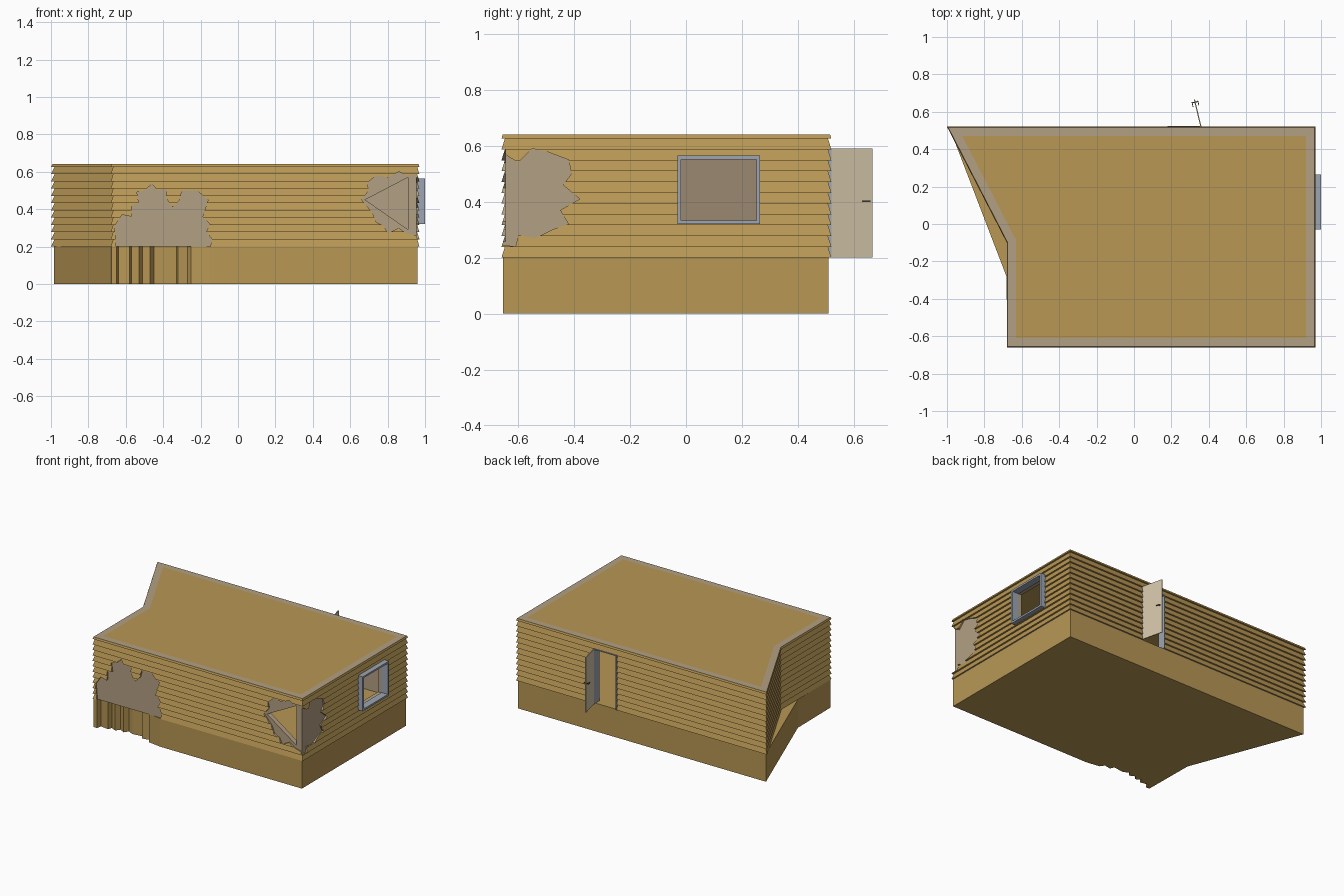
import bpy
import bmesh
from math import atan2
from mathutils import Vector, Matrix

default_cube = bpy.data.objects.get("Cube")
if default_cube:
    bpy.data.objects.remove(default_cube, do_unlink=True)


def material(name, red, green, blue):
    result = bpy.data.materials.new(name)
    result.use_nodes = True
    result.diffuse_color = (red, green, blue, 1)
    shader = next(n for n in result.node_tree.nodes if n.type == "BSDF_PRINCIPLED")
    shader.inputs["Base Color"].default_value = (red, green, blue, 1)
    return result


timber = material("timber brown", 0.48, 0.31, 0.09)
plaster = material("plaster beige", 0.45, 0.35, 0.23)
door_paint = material("door cream", 0.65, 0.56, 0.39)
frame_paint = material("frame grey", 0.34, 0.38, 0.45)
handle_metal = material("handle dark metal", 0.12, 0.11, 0.08)


def finish(name, mesh_data, materials):
    """Turn a bmesh into a linked object with outward normals."""
    bmesh.ops.recalc_face_normals(mesh_data, faces=mesh_data.faces)
    mesh = bpy.data.meshes.new(name)
    mesh_data.to_mesh(mesh)
    mesh_data.free()
    for item in materials:
        mesh.materials.append(item)
    result = bpy.data.objects.new(name, mesh)
    bpy.context.collection.objects.link(result)
    return result


def prism(name, points, axis, low, high, materials, slot=0):
    """Extrude a flat outline along one axis."""
    place = {
        "x": lambda u, v, w: (w, u, v),
        "y": lambda u, v, w: (u, w, v),
        "z": lambda u, v, w: (u, v, w),
    }[axis]
    bm = bmesh.new()
    bottom = [bm.verts.new(place(u, v, low)) for u, v in points]
    top = [bm.verts.new(place(u, v, high)) for u, v in points]
    bm.faces.new(bottom)
    bm.faces.new(top)
    count = len(points)
    for i in range(count):
        j = (i + 1) % count
        bm.faces.new((bottom[i], bottom[j], top[j], top[i]))
    for face in bm.faces:
        face.material_index = slot
    return finish(name, bm, materials)


def rectangle(left, right, low, high):
    return [(left, low), (right, low), (right, high), (left, high)]


def box(name, xs, ys, zs, paint):
    return prism(name, rectangle(*xs, *ys), "z", *zs, [paint])


def inset(points, distance):
    """Move a counter-clockwise outline inward with mitred corners."""
    corners = [Vector(p) for p in points]
    moved = []
    for i, corner in enumerate(corners):
        before = (corner - corners[i - 1]).normalized()
        after = (corners[(i + 1) % len(corners)] - corner).normalized()
        first = Vector((-before.y, before.x))
        second = Vector((-after.y, after.x))
        moved.append(corner + (first + second) * distance / (1 + first.dot(second)))
    return moved


# Main sizes
floor_z, roof_z = 0.2, 0.64
thickness, lap, plank = 0.05, 0.012, 0.0387
outline = [(-0.68, -0.66), (0.97, -0.66), (0.97, 0.52), (-1, 0.52), (-0.68, -0.1)]

# Foundation with a broken front edge and a ledge on the slanted side
foundation_outline = [
    (-0.677, -0.655), (-0.65, -0.655), (-0.64, -0.62), (-0.58, -0.63),
    (-0.57, -0.6), (-0.53, -0.62), (-0.51, -0.59), (-0.47, -0.61),
    (-0.45, -0.58), (-0.41, -0.6), (-0.33, -0.59), (-0.32, -0.62),
    (-0.27, -0.61), (-0.25, -0.64), (-0.155, -0.655),
    (0.96, -0.655), (0.96, 0.51), (-0.985, 0.51), (-0.682, -0.28),
]
prism("foundation", foundation_outline, "z", 0, floor_z, [timber])

# Walls: lapped siding outside, plaster inside, swept around the outline
section = []
height = floor_z
while height < roof_z - 0.001:
    top = min(height + plank, roof_z)
    section += [(0, height), (lap * (top - height) / plank, top)]
    height = top
outer_count = len(section)
section += [(thickness, roof_z), (thickness, floor_z)]

bm = bmesh.new()
rings = [[bm.verts.new((p.x, p.y, z)) for p in inset(outline, d)] for d, z in section]
for k, ring in enumerate(rings):
    following = rings[(k + 1) % len(rings)]
    for i in range(len(outline)):
        j = (i + 1) % len(outline)
        face = bm.faces.new((ring[i], ring[j], following[j], following[i]))
        face.material_index = 0 if k < outer_count - 1 else 1
walls = finish("walls", bm, [timber, plaster])

# Flat roof set between the wall tops
prism("roof", inset(outline, thickness), "z", roof_z - 0.015, roof_z, [timber])

# Ragged areas of missing siding
front_damage = [
    (-0.65, 0.19), (-0.66, 0.31), (-0.62, 0.37), (-0.57, 0.36), (-0.57, 0.42),
    (-0.53, 0.43), (-0.54, 0.49), (-0.5, 0.5), (-0.46, 0.535), (-0.43, 0.5),
    (-0.38, 0.51), (-0.385, 0.46), (-0.35, 0.41), (-0.31, 0.45), (-0.3, 0.5),
    (-0.22, 0.5), (-0.16, 0.45), (-0.19, 0.36), (-0.15, 0.32), (-0.17, 0.28),
    (-0.14, 0.24), (-0.15, 0.19),
]
corner_front_damage = [
    (0.66, 0.45), (0.7, 0.5), (0.69, 0.54), (0.74, 0.58), (0.8, 0.57),
    (0.86, 0.6), (0.9, 0.58), (0.99, 0.59), (0.99, 0.25), (0.9, 0.27),
    (0.86, 0.3), (0.8, 0.27), (0.78, 0.31), (0.74, 0.33), (0.72, 0.38),
]
corner_side_damage = [
    (-0.68, 0.59), (-0.6, 0.54), (-0.55, 0.59), (-0.5, 0.58), (-0.42, 0.55),
    (-0.41, 0.5), (-0.44, 0.46), (-0.38, 0.41), (-0.45, 0.37), (-0.42, 0.32),
    (-0.48, 0.3), (-0.54, 0.27), (-0.6, 0.28), (-0.61, 0.24), (-0.68, 0.25),
]
corner_hole = [(0.68, 0.45), (0.91, 0.57), (0.91, 0.29)]

# Openings cut from the walls; every cut face shows plaster
window_y, window_z = (-0.03, 0.265), (0.32, 0.565)
door_x, door_z = (0.18, 0.36), (floor_z, 0.59)
cuts = [
    (front_damage, "y", -0.72, -0.645),
    (corner_front_damage, "y", -0.72, -0.645),
    (corner_side_damage, "x", 0.955, 1.03),
    (corner_hole, "y", -0.73, -0.57),
    (rectangle(-0.022, 0.257, 0.328, 0.557), "x", 0.88, 1.04),
    (rectangle(*door_x, 0.18, 0.59), "y", 0.43, 0.58),
]
cutters = []
for points, axis, low, high in cuts:
    cutter = prism("wall_cutter", points, axis, low, high, [timber, plaster], 1)
    cutter.hide_render = True
    cutters.append(cutter)
    modifier = walls.modifiers.new("opening", "BOOLEAN")
    modifier.operation = "DIFFERENCE"
    modifier.solver = "EXACT"
    modifier.object = cutter
graph = bpy.context.evaluated_depsgraph_get()
cut_mesh = bpy.data.meshes.new_from_object(walls.evaluated_get(graph))
walls.modifiers.clear()
walls.data = cut_mesh
for cutter in cutters:
    bpy.data.objects.remove(cutter, do_unlink=True)

# Window frame
bar = 0.013
frame_x = (0.95, 1.0)
for label, y in (("front", window_y[0]), ("back", window_y[1] - bar)):
    box("window_frame_" + label, frame_x, (y, y + bar), window_z, frame_paint)
for label, z in (("bottom", window_z[0]), ("top", window_z[1] - bar)):
    box("window_frame_" + label, frame_x, window_y, (z, z + bar), frame_paint)

# Door frame
jamb, frame_y = 0.006, (0.465, 0.524)
for label, x in (("right", door_x[0]), ("left", door_x[1] - jamb)):
    box("door_frame_" + label, (x, x + jamb), frame_y, door_z, frame_paint)
box("door_frame_top", door_x, frame_y, (door_z[1] - jamb, door_z[1]), frame_paint)

# Open door and its handle, built along x and swung on the hinge
swing = Matrix.Translation((0.358, 0.52, 0)) @ Matrix.Rotation(atan2(0.145, -0.035), 4, "Z")
door_parts = [
    box("door", (0, 0.15), (-0.003, 0.003), door_z, door_paint),
    box("handle_spindle", (0.132, 0.138), (-0.016, 0.016), (0.399, 0.405), handle_metal),
]
for label, y in (("inner", -0.018), ("outer", 0.014)):
    door_parts.append(box("handle_lever_" + label, (0.112, 0.14), (y, y + 0.004), (0.399, 0.405), handle_metal))
for part in door_parts:
    part.matrix_world = swing
